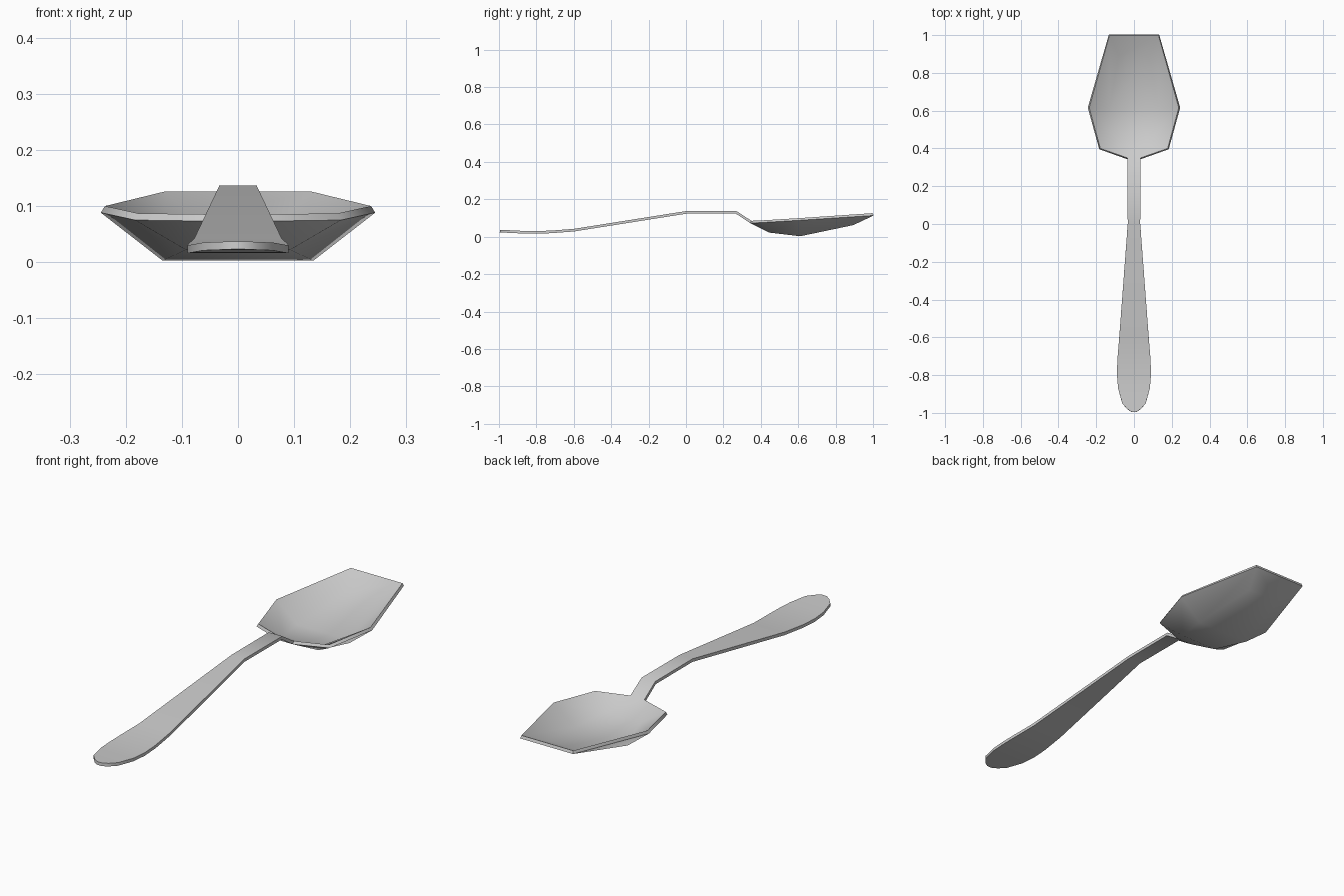
import bpy
import bmesh
import math

cube = bpy.data.objects.get("Cube")
if cube:
    bpy.data.objects.remove(cube, do_unlink=True)

steel = bpy.data.materials.new("brushed steel grey")
steel.use_nodes = True
colour = (0.6, 0.6, 0.6, 1)
steel.diffuse_color = colour
steel.node_tree.nodes["Principled BSDF"].inputs["Base Color"].default_value = colour

bm = bmesh.new()


def pair(half_width, y, z):
    """Left and right vertices mirrored across x = 0."""
    return [bm.verts.new((s * half_width, y, z)) for s in (-1, 1)]


def bridge(a, b):
    """Quad between two mirrored pairs."""
    bm.faces.new((a[0], a[1], b[1], b[0]))


# Handle: half width, y and height of the top surface, tip to neck
handle = [pair(*p) for p in (
    (0.012, -0.995, 0.037), (0.035, -0.98, 0.036), (0.062, -0.95, 0.035),
    (0.084, -0.87, 0.031), (0.09, -0.8, 0.030), (0.088, -0.72, 0.033),
    (0.078, -0.6, 0.042), (0.033, 0.0, 0.137), (0.034, 0.27, 0.137),
    (0.035, 0.35, 0.085))]
for a, b in zip(handle, handle[1:]):
    bridge(a, b)
neck = handle[-1]

# Bowl: rim and floor corners, neck to front edge
rim = [pair(*p) for p in ((0.178, 0.4, 0.087), (0.237, 0.615, 0.1), (0.13, 0.998, 0.126))]
floor = [pair(*p) for p in ((0.09, 0.45, 0.035), (0.13, 0.61, 0.016), (0.08, 0.89, 0.075))]
bridge(neck, floor[0])
bridge(floor[-1], rim[-1])
for a, b in zip(floor, floor[1:]):
    bridge(a, b)
for s in (0, 1):
    bm.faces.new((neck[s], rim[0][s], floor[0][s]))
    for i in (0, 1):
        bm.faces.new((floor[i][s], rim[i][s], rim[i + 1][s], floor[i + 1][s]))

bmesh.ops.recalc_face_normals(bm, faces=bm.faces)
bm.normal_update()
if sum(f.normal.z for f in bm.faces) < 0:
    bmesh.ops.reverse_faces(bm, faces=bm.faces)

mesh = bpy.data.meshes.new("spoon")
bm.to_mesh(mesh)
bm.free()
mesh.materials.append(steel)
spoon = bpy.data.objects.new("spoon", mesh)
bpy.context.collection.objects.link(spoon)

# Sheet thickness below the top surface
solid = spoon.modifiers.new("thickness", "SOLIDIFY")
solid.thickness = 0.014
solid.offset = -1
bpy.ops.object.select_all(action="DESELECT")
spoon.select_set(True)
bpy.context.view_layer.objects.active = spoon
bpy.ops.object.modifier_apply(modifier=solid.name)
bpy.ops.object.shade_smooth_by_angle(angle=math.radians(50))
